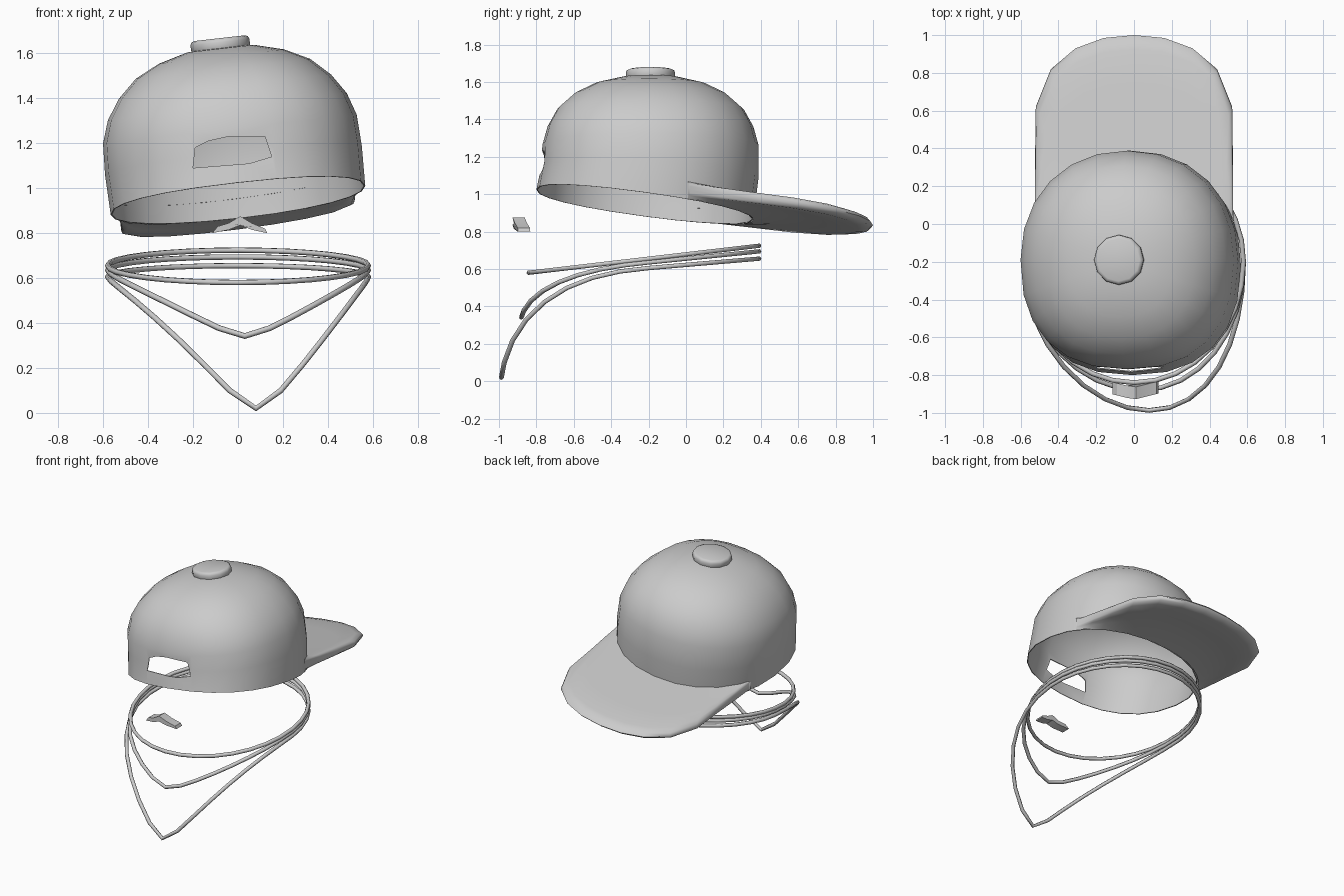
import bpy, bmesh, math
from mathutils import Matrix, Vector

if "Cube" in bpy.data.objects:
    bpy.data.objects.remove(bpy.data.objects["Cube"])

ROLL = math.radians(-6.5)
PIVOT = Vector((0, -0.2, 0.945))


def rolled(p, angle=ROLL):
    return Matrix.Rotation(angle, 3, 'Y') @ Vector(p) + PIVOT


def make(name, verts, faces):
    me = bpy.data.meshes.new(name)
    me.from_pydata(verts, [], faces)
    bm = bmesh.new()
    bm.from_mesh(me)
    bmesh.ops.recalc_face_normals(bm, faces=bm.faces)
    bm.to_mesh(me)
    bm.free()
    ob = bpy.data.objects.new(name, me)
    bpy.context.collection.objects.link(ob)
    return ob


def finish(ob, angle=40):
    bpy.ops.object.select_all(action='DESELECT')
    ob.select_set(True)
    bpy.context.view_layer.objects.active = ob
    for m in list(ob.modifiers):
        bpy.ops.object.modifier_apply(modifier=m.name)
    bpy.ops.object.shade_smooth_by_angle(angle=math.radians(angle))


def prism(name, outline, y0, y1, bend=0.0):
    n = len(outline)
    v = [(x, y + bend * abs(x), z) for y in (y0, y1) for x, z in outline]
    f = [tuple(range(n)), tuple(range(n, 2 * n))]
    f += [(i, (i + 1) % n, n + (i + 1) % n, n + i) for i in range(n)]
    return make(name, v, f)


def oval(a):
    # slightly squared circle, squarer towards the back
    c, s = math.cos(a), math.sin(a)
    e = .94 if s > 0 else .84
    return math.copysign(abs(c) ** e, c), math.copysign(abs(s) ** e, s)


# crown: height, x radius, y radius, centre y, forward slope of each ring
N = 24
rings = [(0.0, .570, .58, -.22, .137), (.18, .575, .58, -.192, .06),
         (.32, .568, .578, -.19, 0), (.42, .535, .55, -.19, 0),
         (.51, .475, .50, -.19, 0), (.59, .39, .41, -.19, 0),
         (.645, .28, .30, -.19, 0), (.68, .15, .16, -.19, 0)]
verts = []
for h, rx, ry, yc, slope in rings:
    for i in range(N):
        c, s = oval(2 * math.pi * i / N)
        verts.append(rolled((rx * c, yc + ry * s - PIVOT.y, h - slope * ry * s)))
verts.append(rolled((0, 0.01, .69)))
faces = [(r * N + i, r * N + (i + 1) % N, (r + 1) * N + (i + 1) % N, (r + 1) * N + i)
         for r in range(len(rings) - 1) for i in range(N)]
top = (len(rings) - 1) * N
faces += [(top + i, top + (i + 1) % N, len(verts) - 1) for i in range(N)]
crown = make("crown", verts, faces)
if crown.data.polygons[0].normal.x < 0:
    crown.data.flip_normals()
sol = crown.modifiers.new("thickness", 'SOLIDIFY')
sol.thickness, sol.offset = 0.006, -1

# adjustment opening in the back of the crown
cutter = prism("opening_cutter", [(-.20, 1.09), (-.19, 1.18), (-.13, 1.21), (-.04, 1.23),
                                  (.12, 1.23), (.15, 1.14), (.05, 1.11)], -1.0, -0.55)
cutter.hide_render = True
cut = crown.modifiers.new("opening", 'BOOLEAN')
cut.operation, cut.object, cut.solver = 'DIFFERENCE', cutter, 'EXACT'
finish(crown)
bpy.data.objects.remove(cutter)

# brim: rounded cross-sections running from the crown rim to the outline
half = [(.525, .02), (.525, .2), (.523, .4), (.52, .62), (.44, .82), (.31, .93), (.16, .985)]
outer = half + [(0, 1.0)] + [(-x, y) for x, y in reversed(half)]
section = [(0, 1), (.3, 1), (.6, 1), (.88, 1), (.97, .65), (1, 0),
           (.97, -.65), (.88, -1), (.6, -1), (.3, -1), (0, -1)]
M, S = len(outer), len(section)
verts = []
for k, (ox, oy) in enumerate(outer):
    c, s = oval(math.radians(22 + 136 * k / (M - 1)))
    ix, iy = .570 * c, -.22 + .58 * s
    rim = .945 - .137 * (iy + .22) + .113 * ix
    for t, side in section:
        x, y = ix + (ox - ix) * t, iy + (oy - iy) * t
        z = .914 - .125 * (y - .36) + .13 * x + .028 * side
        if side > 0:
            z += .012 * (1 - t)
        else:
            w = (1 - t) ** 2
            z = z * (1 - w) + rim * w
        verts.append((x, y, z))
faces = [(k * S + s, k * S + s + 1, (k + 1) * S + s + 1, (k + 1) * S + s)
         for k in range(M - 1) for s in range(S - 1)]
faces += [tuple(range(S)), tuple(range((M - 1) * S, M * S))]
brim = make("brim", verts, faces)
finish(brim, 75)

# top button
bpy.ops.mesh.primitive_cylinder_add(vertices=12, radius=.132, depth=.06,
                                    location=rolled((0, .01, .697)), rotation=(0, ROLL, 0))
button = bpy.context.object
button.name = "button"
bev = button.modifiers.new("soft_edge", 'BEVEL')
bev.width, bev.segments, bev.limit_method = 0.018, 2, 'ANGLE'
bev.angle_limit = math.radians(50)
finish(button, 50)


# hanging cords: back radius, height, slope, sag and sideways shift of the low point
def cord(name, back, z0, slope, sag, shift, count=32):
    cu = bpy.data.curves.new(name, 'CURVE')
    cu.dimensions = '3D'
    cu.bevel_depth, cu.bevel_resolution = 0.013, 1
    sp = cu.splines.new('POLY')
    sp.points.add(count - 1)
    for i, p in enumerate(sp.points):
        a = 2 * math.pi * i / count
        c, s = math.cos(a), math.sin(a)
        y = -.2 + (.59 if s > 0 else back) * s
        z = z0 + slope * (y + .2)
        x = .58 * c
        if s < 0:
            soft = (math.sqrt(c * c + .012) - .11) / .896   # rounded low point
            z -= sag * max(0, 1 - soft) ** 1.2
            x = min(x + shift * s * s, .583)
        p.co = (x, y, z, 1)
    sp.use_cyclic_u = True
    ob = bpy.data.objects.new(name, cu)
    bpy.context.collection.objects.link(ob)


cord("upper_cord", .64, .655, .117, 0, 0)
cord("middle_cord", .68, .635, .10, .225, .03)
cord("lower_cord", .787, .605, .085, .518, .08)

# small bent clip floating behind the crown
clip = prism("clip", [(-.115, .80), (-.09, .83), (-.04, .845), (.01, .875), (.06, .845),
                      (.12, .82), (.13, .80), (.06, .815), (.01, .835), (-.04, .815)],
             -.93, -.865, .25)
finish(clip, 30)
